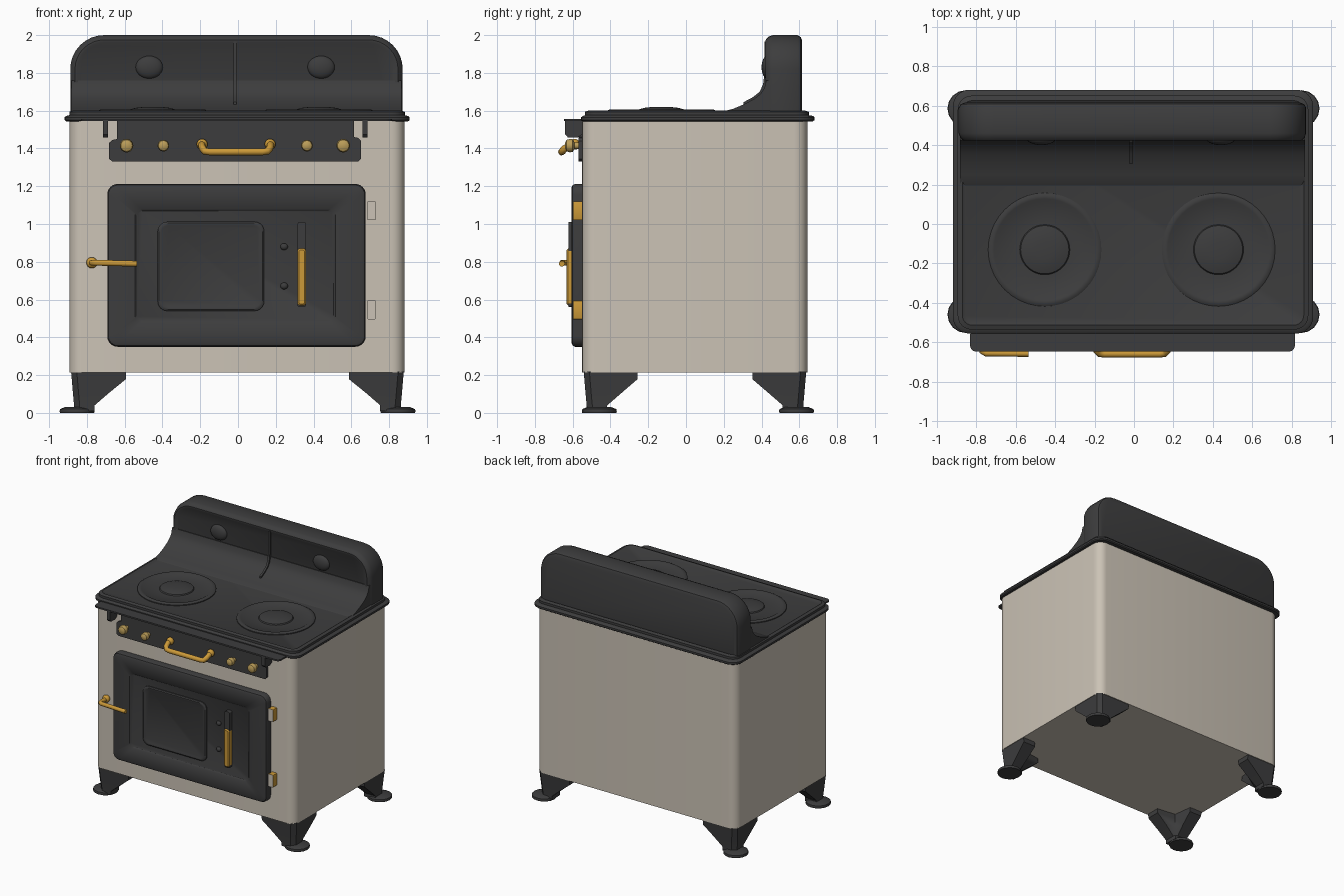
import bpy, bmesh, math
from mathutils import Vector

if "Cube" in bpy.data.objects:
    bpy.data.objects.remove(bpy.data.objects["Cube"])


def material(name, rgb):
    m = bpy.data.materials.new(name)
    m.diffuse_color = (*rgb, 1)
    m.use_nodes = True
    m.node_tree.nodes["Principled BSDF"].inputs["Base Color"].default_value = m.diffuse_color
    return m


DARK = material("charcoal iron", (0.046, 0.046, 0.047))
CREAM = material("cream enamel", (0.60, 0.545, 0.465))
BRASS = material("polished brass", (0.60, 0.32, 0.04))
PALE = material("pale brass", (0.50, 0.34, 0.10))
AXES = {'x': lambda a, b, d: (d, a, b),
        'y': lambda a, b, d: (a, d, b),
        'z': lambda a, b, d: (a, b, d)}


def rrect(a0, a1, b0, b1, r, top_r=None, seg=6):
    """Rounded rectangle outline; top_r sets a different radius at b1."""
    t = r if top_r is None else top_r
    pts = []
    for ca, cb, rad, start in ((a1 - t, b1 - t, t, 0), (a0 + t, b1 - t, t, 90),
                               (a0 + r, b0 + r, r, 180), (a1 - r, b0 + r, r, 270)):
        for i in range(seg + 1):
            w = math.radians(start + 90 * i / seg)
            pts.append((ca + rad * math.cos(w), cb + rad * math.sin(w)))
    return pts


def circle(ca, cb, r, n=24, k=1.0):
    return [(ca + r * math.cos(2 * math.pi * i / n),
             cb + r * k * math.sin(2 * math.pi * i / n)) for i in range(n)]


def smooth(ob, angle=35):
    bpy.ops.object.select_all(action='DESELECT')
    ob.select_set(True)
    bpy.context.view_layer.objects.active = ob
    bpy.ops.object.shade_smooth_by_angle(angle=math.radians(angle))


def loft(name, mat, axis, sections):
    """Skin a list of (outline, depth) sections and cap both ends."""
    bm = bmesh.new()
    rings = [[bm.verts.new(AXES[axis](a, b, d)) for a, b in pts] for pts, d in sections]
    n = len(rings[0])
    for p, q in zip(rings, rings[1:]):
        for i in range(n):
            bm.faces.new((p[i], p[(i + 1) % n], q[(i + 1) % n], q[i]))
    bm.faces.new(rings[0])
    bm.faces.new(rings[-1])
    bmesh.ops.recalc_face_normals(bm, faces=bm.faces)
    me = bpy.data.meshes.new(name)
    bm.to_mesh(me)
    bm.free()
    ob = bpy.data.objects.new(name, me)
    bpy.context.collection.objects.link(ob)
    me.materials.append(mat)
    smooth(ob)
    return ob


def tube(name, mat, pts, r):
    cu = bpy.data.curves.new(name, 'CURVE')
    cu.dimensions = '3D'
    cu.bevel_depth, cu.bevel_resolution, cu.use_fill_caps = r, 3, True
    sp = cu.splines.new('POLY')
    sp.points.add(len(pts) - 1)
    for p, c in zip(sp.points, pts):
        p.co = (*c, 1)
    ob = bpy.data.objects.new(name, cu)
    bpy.context.collection.objects.link(ob)
    cu.materials.append(mat)
    bpy.ops.object.select_all(action='DESELECT')
    ob.select_set(True)
    bpy.context.view_layer.objects.active = ob
    bpy.ops.object.convert(target='MESH')
    smooth(bpy.context.object, 50)


def ball(name, mat, loc, scale):
    bpy.ops.mesh.primitive_uv_sphere_add(segments=20, ring_count=12, radius=1, location=loc)
    ob = bpy.context.object
    ob.name, ob.scale = name, scale
    ob.data.materials.append(mat)
    smooth(ob, 60)


# enamel body
body = rrect(-0.892, 0.882, -0.55, 0.643, 0.07)
loft("body", CREAM, 'z', [(body, 0.215), (body, 1.555)])

# cooktop: wide lip, raised rim, slightly sunken surface
lip = rrect(-0.918, 0.908, -0.555, 0.68, 0.085)
lip_in = rrect(-0.91, 0.90, -0.547, 0.672, 0.08)
rim = rrect(-0.893, 0.883, -0.535, 0.65, 0.07)
rim_in = rrect(-0.87, 0.86, -0.512, 0.625, 0.05)
well = rrect(-0.855, 0.845, -0.497, 0.61, 0.04)
loft("cooktop", DARK, 'z', [(lip_in, 1.543), (lip, 1.55), (lip, 1.565), (lip_in, 1.572),
                            (rim, 1.576), (rim, 1.594), (rim_in, 1.602), (well, 1.593)])

# burners
for side, x in (("left", -0.452), ("right", 0.428)):
    prof = [(0.287, 1.585), (0.287, 1.600), (0.275, 1.607), (0.258, 1.606), (0.245, 1.598),
            (0.127, 1.598), (0.122, 1.606), (0.09, 1.615), (0.045, 1.620)]
    loft(side + "_burner", DARK, 'z', [(circle(x, -0.13, r, 40), z) for r, z in prof])

# backsplash hood with rounded shoulders, and the sweep joining it to the cooktop


def hood(i):
    return rrect(-0.888 + i, 0.872 - i, 1.57, 2.0 - i, 0.01, 0.18 - i, 8)


loft("backsplash", DARK, 'y', [(hood(0.03), 0.615), (hood(0.01), 0.607), (hood(0), 0.59),
                               (hood(0), 0.46), (hood(0.008), 0.437), (hood(0.025), 0.422),
                               (hood(0.038), 0.422), (hood(0.05), 0.43)])
sweep = [(0.5, 1.58), (0.18, 1.58), (0.20, 1.597), (0.25, 1.61), (0.31, 1.635), (0.36, 1.662),
         (0.395, 1.69), (0.415, 1.72), (0.425, 1.76), (0.5, 1.76)]
loft("backsplash_sweep", DARK, 'x', [(sweep, -0.882), (sweep, 0.866)])
ridge = [(0.30, 1.60), (0.305, 1.645), (0.355, 1.672), (0.39, 1.70), (0.408, 1.74),
         (0.416, 1.80), (0.416, 1.965), (0.5, 1.965), (0.5, 1.60)]
loft("backsplash_ridge", DARK, 'x', [(ridge, -0.024), (ridge, -0.008)])
for side, x in (("left", -0.47), ("right", 0.44)):
    ball(side + "_backsplash_boss", DARK, (x, 0.43, 1.83), (0.072, 0.03, 0.06))

# towel shelf below the cooktop edge with two brackets
shelf = rrect(-0.83, 0.815, -0.646, -0.53, 0.03)
loft("front_shelf", DARK, 'z', [(shelf, 1.545), (shelf, 1.557)])
for side, x in (("left", -0.702), ("right", 0.672)):
    br = [(-0.54, 1.55), (-0.64, 1.55), (-0.64, 1.475), (-0.625, 1.458), (-0.575, 1.458), (-0.54, 1.48)]
    loft(side + "_shelf_bracket", DARK, 'x', [(br, x - 0.014), (br, x + 0.014)])

# control panel, knobs and pull
panel = [(-0.665, 1.33), (0.635, 1.33), (0.652, 1.345), (0.652, 1.44), (0.637, 1.456), (0.615, 1.46),
         (0.615, 1.55), (-0.64, 1.55), (-0.64, 1.45), (-0.665, 1.445), (-0.682, 1.43), (-0.682, 1.345)]
loft("control_panel", DARK, 'y', [(panel, -0.53), (panel, -0.568)])
for i, (x, r) in enumerate(((-0.59, 0.036), (-0.395, 0.031), (0.365, 0.031), (0.557, 0.036))):
    prof = [(0.5, -0.56), (0.5, -0.59), (0.95, -0.60), (1, -0.615), (0.85, -0.632), (0.4, -0.64)]
    loft("control_knob_%d" % (i + 1), PALE, 'y', [(circle(x, 1.415, r * k, 18), y) for k, y in prof])
tube("panel_pull", BRASS, [(-0.19, -0.56, 1.422), (-0.192, -0.61, 1.418), (-0.188, -0.642, 1.40),
                           (-0.175, -0.655, 1.385), (-0.15, -0.658, 1.382), (0.13, -0.658, 1.382),
                           (0.155, -0.655, 1.385), (0.168, -0.642, 1.40), (0.172, -0.61, 1.418),
                           (0.17, -0.56, 1.422)], 0.019)
for side, x in (("left", -0.19), ("right", 0.17)):
    ball(side + "_pull_mount", BRASS, (x, -0.588, 1.422), (0.029, 0.025, 0.029))

# oven door: rolled edge, sloping frame, flat centre
DX0, DX1, DZ0, DZ1 = -0.692, 0.676, 0.35, 1.212


def door_ring(i, r):
    return rrect(DX0 + i, DX1 - i, DZ0 + i, DZ1 - i, r)


inner = rrect(-0.545, 0.515, 0.478, 1.08, 0.03)
inner2 = rrect(-0.535, 0.505, 0.488, 1.07, 0.03)
loft("oven_door", DARK, 'y', [(door_ring(0, 0.055), -0.54), (door_ring(0, 0.055), -0.588),
                              (door_ring(0.006, 0.05), -0.60), (door_ring(0.02, 0.04), -0.606),
                              (inner, -0.597), (inner2, -0.588)])


def plate(i, r):
    return rrect(-0.425 + i, 0.138 - i, 0.54 + i, 1.012 - i, r)


loft("door_window", DARK, 'y', [(plate(0, 0.05), -0.58), (plate(0, 0.05), -0.597),
                                (plate(0.008, 0.045), -0.603), (plate(0.018, 0.04), -0.603),
                                (plate(0.026, 0.035), -0.599)])
# draught slider
slot = rrect(0.315, 0.36, 0.56, 1.01, 0.012)
loft("draught_slot", DARK, 'y', [(slot, -0.58), (slot, -0.622)])
slider = rrect(0.314, 0.361, 0.568, 0.87, 0.018)
slider_in = rrect(0.322, 0.353, 0.576, 0.862, 0.012)
loft("draught_slider", BRASS, 'y', [(slider, -0.59), (slider, -0.624), (slider_in, -0.632)])
for name, z in (("upper", 0.88), ("lower", 0.672)):
    ball(name + "_door_stud", DARK, (0.244, -0.592, z), (0.02, 0.016, 0.018))

# door latch handle
tube("door_latch", BRASS, [(-0.772, -0.54, 0.795), (-0.774, -0.62, 0.795), (-0.768, -0.645, 0.795),
                           (-0.75, -0.655, 0.795), (-0.55, -0.657, 0.79), (-0.535, -0.657, 0.79)], 0.016)
ball("latch_mount", BRASS, (-0.774, -0.565, 0.795), (0.029, 0.025, 0.029))

# door hinges: brass with cream front plates
for name, z in (("upper", 1.07), ("lower", 0.545)):
    h = rrect(0.684, 0.73, z - 0.05, z + 0.05, 0.006, seg=2)
    ob = loft(name + "_hinge", BRASS, 'y', [(h, -0.54), (h, -0.597)])
    ob.data.materials.append(CREAM)
    for p in ob.data.polygons:
        if p.normal.y < -0.9:
            p.material_index = 1

# corner legs with flared foot pads
for sx, lr in ((-1, "left"), (1, "right")):
    for sy, fb in ((-1, "front"), (1, "back")):
        cx = -0.884 if sx < 0 else 0.878
        cy = -0.542 if sy < 0 else 0.637

        def sec(w, d, t, o):
            base = [(o + 0.03, o), (w, o), (w, o + t), (o + t + 0.02, o + t + 0.02),
                    (o + t, d), (o, d), (o, o + 0.03)]
            return [(cx - sx * a, cy - sy * b) for a, b in base]

        loft("%s_%s_leg" % (fb, lr), DARK, 'z',
             [(sec(0.29, 0.285, 0.11, 0.0), 0.22), (sec(0.29, 0.285, 0.11, 0.004), 0.178),
              (sec(0.20, 0.20, 0.10, 0.01), 0.105), (sec(0.125, 0.125, 0.085, 0.016), 0.04),
              (sec(0.125, 0.125, 0.085, 0.016), 0.01)])
        fx = -0.852 if sx < 0 else 0.847
        fy = -0.459 if sy < 0 else 0.585
        loft("%s_%s_foot" % (fb, lr), DARK, 'z',
             [(circle(fx, fy, r, 16), z) for r, z in
              ((0.09, 0.0), (0.093, 0.008), (0.09, 0.02), (0.06, 0.032))])
